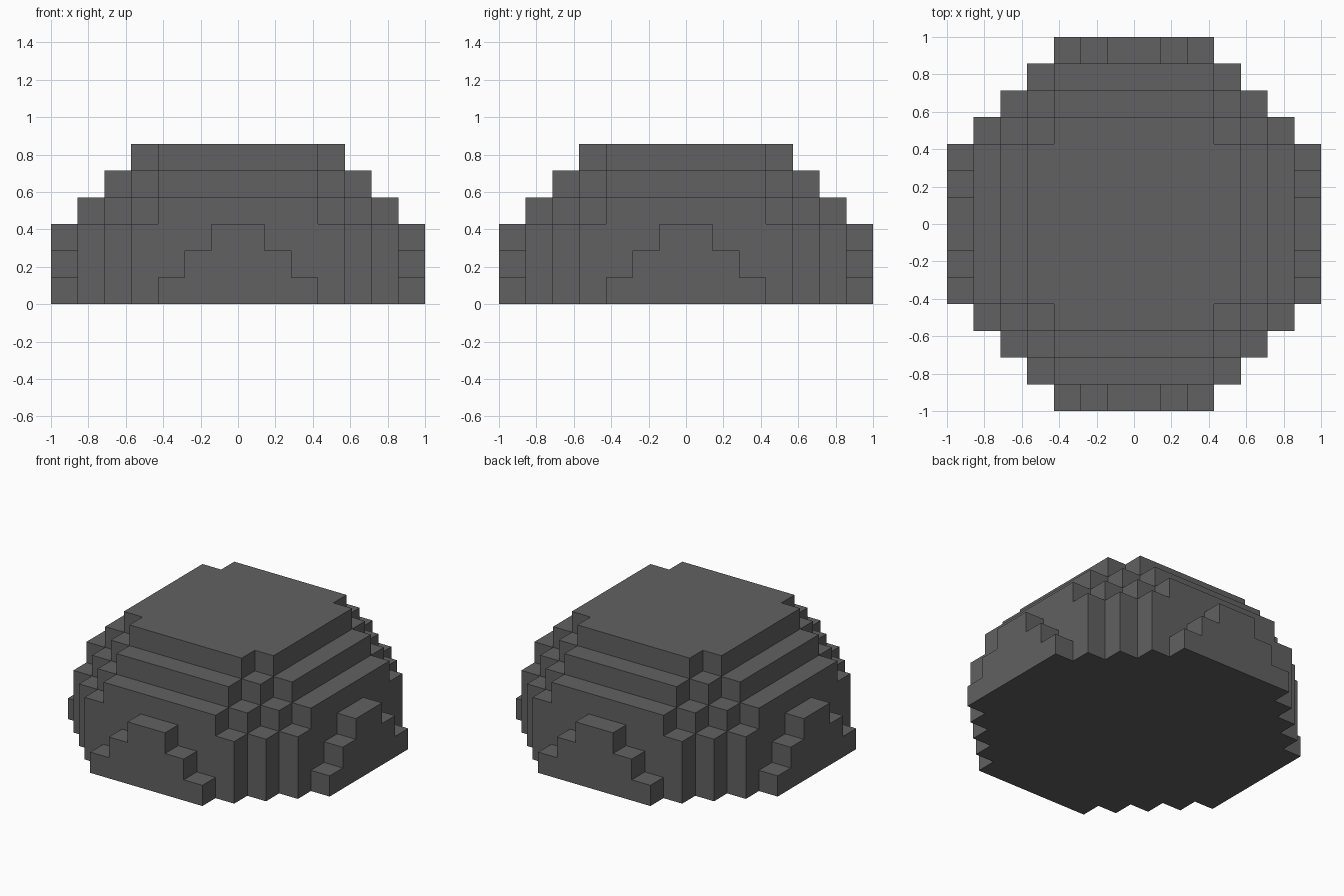
import bpy, bmesh, math
from itertools import product

if "Cube" in bpy.data.objects:
    bpy.data.objects.remove(bpy.data.objects["Cube"])

U = 1 / 7          # block size
R, LAYERS = 7, 6   # dome radius and height in blocks

mat = bpy.data.materials.new("dark grey")
mat.diffuse_color = (0.12, 0.12, 0.12, 1)
mat.use_nodes = True
mat.node_tree.nodes["Principled BSDF"].inputs["Base Color"].default_value = mat.diffuse_color


def solid(i, j, k):
    """A block belongs to the dome when its centre lies inside the sphere."""
    return 0 <= k < LAYERS and (i + .5) ** 2 + (j + .5) ** 2 + (k + .5) ** 2 < R * R


# blocky dome: keep only the outer faces of the blocks
bm = bmesh.new()
for c in product(range(-R, R), range(-R, R), range(LAYERS)):
    if not solid(*c):
        continue
    for axis, side in product(range(3), (0, 1)):
        n = list(c)
        n[axis] += 1 if side else -1
        if solid(*n):
            continue
        a, b = (axis + 1) % 3, (axis + 2) % 3
        corners = [(0, 0), (1, 0), (1, 1), (0, 1)]
        verts = []
        for da, db in corners if side else corners[::-1]:
            p = list(c)
            p[axis] += side
            p[a] += da
            p[b] += db
            verts.append(bm.verts.new([v * U for v in p]))
        bm.faces.new(verts)

# weld the blocks and merge flat areas
bmesh.ops.remove_doubles(bm, verts=bm.verts[:], dist=0.001)
bmesh.ops.dissolve_limit(bm, angle_limit=math.radians(1), verts=bm.verts[:], edges=bm.edges[:])

mesh = bpy.data.meshes.new("stepped_dome")
bm.to_mesh(mesh)
bm.free()
mesh.materials.append(mat)
bpy.context.collection.objects.link(bpy.data.objects.new("stepped_dome", mesh))
